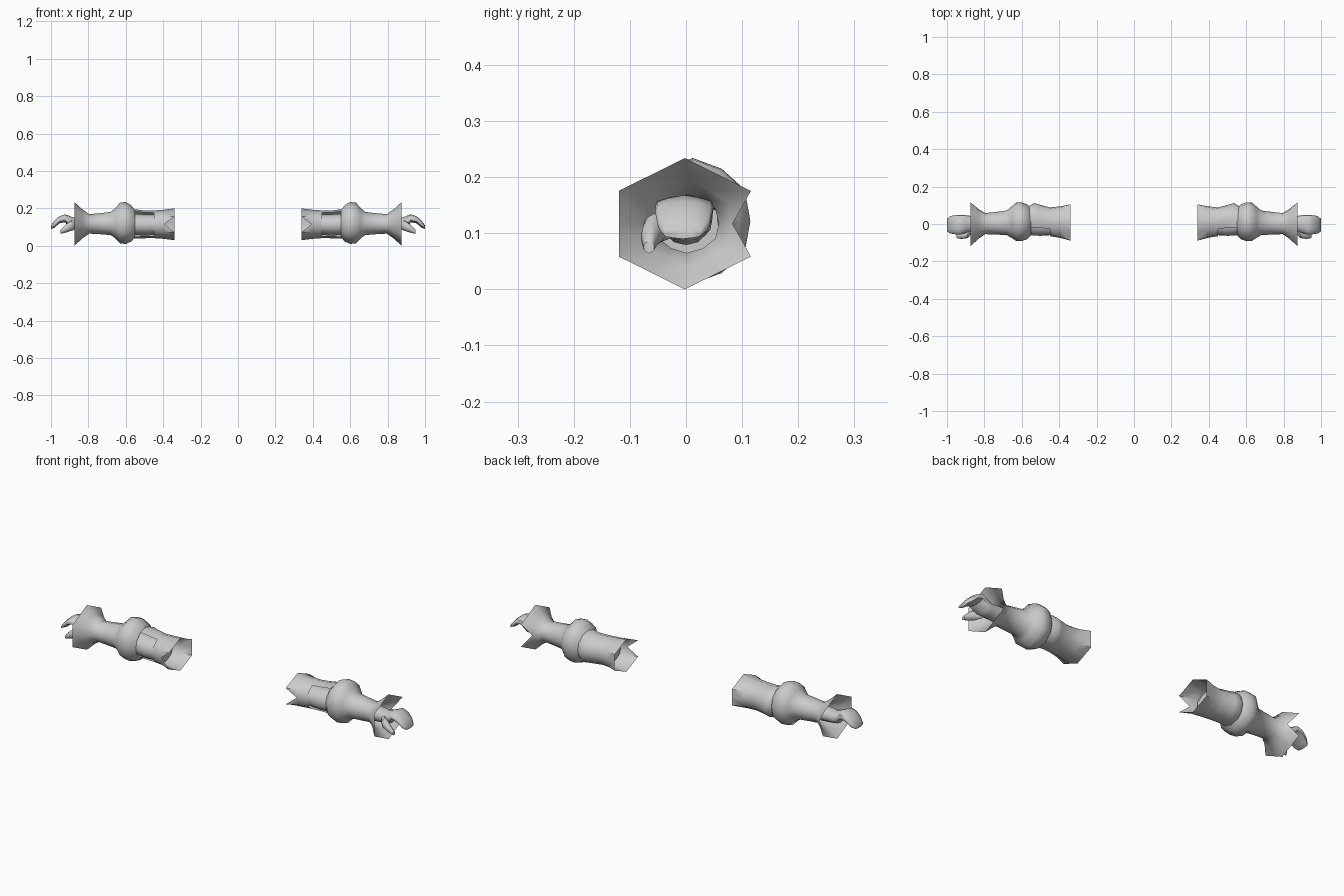
import bpy, bmesh, math

cube = bpy.data.objects.get("Cube")
if cube:
    bpy.data.objects.remove(cube, do_unlink=True)

grey = bpy.data.materials.new("light grey")
grey.use_nodes = True
grey.diffuse_color = (0.6, 0.6, 0.6, 1)
grey.node_tree.nodes["Principled BSDF"].inputs["Base Color"].default_value = (0.6, 0.6, 0.6, 1)

N = 12  # points per ring; point 0 faces the front, point 6 the back


def loft(name, rings, notches=(), cut=None, cap_start=False, cap_end=False, angle=50):
    """Skin rings (x, y, z, half depth, half height, hexagon amount) and mirror in x.
    notches: (ring, neighbour ring, point, amount) pulls one rim point back along the skin.
    cut: (ring index, point index) -> True for faces to leave open."""
    bm = bmesh.new()
    grid = []
    for x, cy, cz, ry, rz, hexa in rings:
        ring = []
        for k in range(N):
            a = 2 * math.pi * k / N
            s = 1 if k % 2 else 1 - hexa * (1 - math.cos(math.pi / 6))
            ring.append(bm.verts.new((x, cy - ry * s * math.cos(a), cz + rz * s * math.sin(a))))
        grid.append(ring)
    for i, j, k, amount in notches:
        grid[i][k].co = grid[i][k].co.lerp(grid[j][k].co, amount)
    for i in range(len(grid) - 1):
        for k in range(N):
            if cut and cut(i, k):
                continue
            n = (k + 1) % N
            bm.faces.new((grid[i][k], grid[i + 1][k], grid[i + 1][n], grid[i][n]))
    if cap_start:
        bm.faces.new(grid[0])
    if cap_end:
        bm.faces.new(grid[-1][::-1])
    bmesh.ops.recalc_face_normals(bm, faces=bm.faces)
    mesh = bpy.data.meshes.new(name)
    bm.to_mesh(mesh)
    bm.free()
    mesh.materials.append(grey)
    ob = bpy.data.objects.new(name, mesh)
    bpy.context.collection.objects.link(ob)
    ob.modifiers.new("both sides", "MIRROR").use_mirror_merge = False
    bpy.ops.object.select_all(action="DESELECT")
    bpy.context.view_layer.objects.active = ob
    ob.select_set(True)
    bpy.ops.object.shade_smooth_by_angle(angle=math.radians(angle))
    return ob


# Upper sleeve: notched open mouth, cut away at the front near the elbow
loft("upper_sleeve", [
    (0.34, 0.008, 0.115, 0.112, 0.085, 1),
    (0.395, 0.01, 0.115, 0.09, 0.078, 0.5),
    (0.45, 0.012, 0.115, 0.08, 0.074, 0.3),
    (0.51, 0.022, 0.115, 0.085, 0.075, 0.2),
    (0.535, 0.025, 0.116, 0.088, 0.077, 0.1),
    (0.575, 0.012, 0.118, 0.075, 0.078, 0),
], notches=[(0, 1, 0, 0.95)],
    cut=lambda i, k: i >= 2 and k in (0, 1, 10, 11))

# Upper arm inside the sleeve
loft("upper_arm", [
    (0.42, 0.0, 0.112, 0.062, 0.055, 0.5),
    (0.50, 0.0, 0.112, 0.065, 0.056, 0.2),
    (0.58, 0.004, 0.115, 0.062, 0.058, 0),
], cap_start=True)

# Elbow puff, forearm and flared cuff in one skin
loft("forearm_sleeve", [
    (0.55, 0.012, 0.118, 0.072, 0.072, 0),
    (0.572, 0.012, 0.12, 0.096, 0.098, 0.2),
    (0.60, 0.012, 0.122, 0.107, 0.112, 0.3),
    (0.63, 0.012, 0.122, 0.107, 0.109, 0.3),
    (0.655, 0.01, 0.121, 0.086, 0.082, 0.2),
    (0.68, 0.006, 0.119, 0.066, 0.062, 0),
    (0.74, 0.004, 0.118, 0.060, 0.056, 0),
    (0.795, 0.002, 0.117, 0.058, 0.052, 0.2),
    (0.83, 0.001, 0.117, 0.085, 0.076, 0.6),
    (0.875, -0.002, 0.117, 0.136, 0.117, 1),
], notches=[(9, 8, 6, 0.9)])

# Mitten hand: palm and fingers curling down
loft("hand", [
    (0.80, 0.0, 0.117, 0.042, 0.038, 0),
    (0.87, 0.0, 0.117, 0.044, 0.032, 0.3),
    (0.895, 0.0, 0.123, 0.050, 0.034, 0.5),
    (0.925, -0.003, 0.147, 0.056, 0.021, 0.5),
    (0.955, -0.004, 0.139, 0.055, 0.019, 0.5),
    (0.982, -0.004, 0.115, 0.050, 0.019, 0.5),
    (1.0, -0.006, 0.099, 0.036, 0.009, 0.5),
], cap_end=True)

# Thumb, in front of and below the fingers
loft("thumb", [
    (0.865, -0.030, 0.112, 0.020, 0.022, 0.5),
    (0.89, -0.055, 0.108, 0.022, 0.028, 0.5),
    (0.92, -0.064, 0.093, 0.017, 0.022, 0.5),
    (0.95, -0.066, 0.075, 0.010, 0.011, 0.5),
], cap_start=True, cap_end=True)
